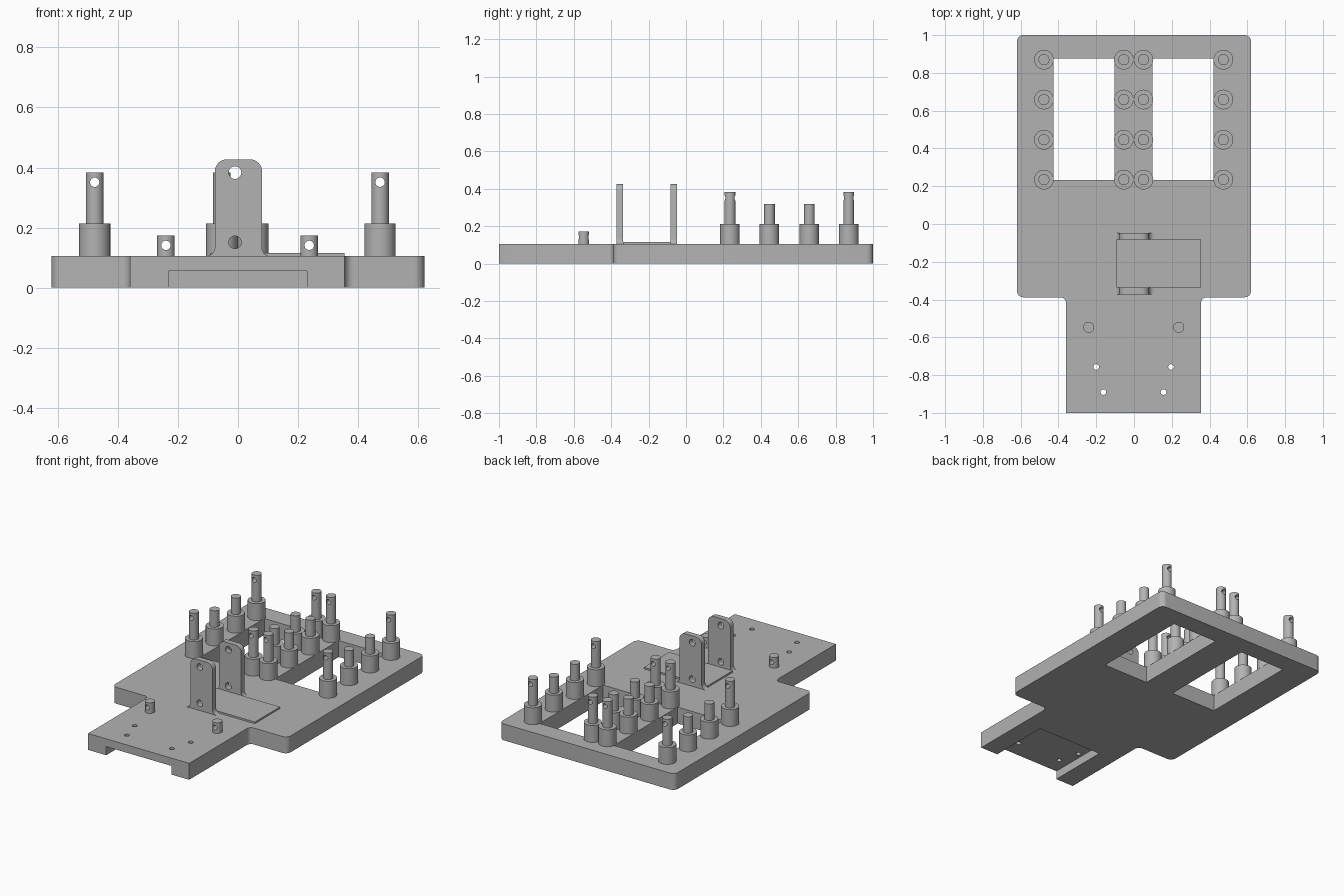
import bpy, bmesh, math

if "Cube" in bpy.data.objects:
    bpy.data.objects.remove(bpy.data.objects["Cube"])

gray = bpy.data.materials.new("matte gray")
gray.diffuse_color = (0.45, 0.45, 0.45, 1)
gray.use_nodes = True
gray.node_tree.nodes["Principled BSDF"].inputs["Base Color"].default_value = gray.diffuse_color


def mesh_object(name, bm):
    bmesh.ops.recalc_face_normals(bm, faces=bm.faces)
    me = bpy.data.meshes.new(name)
    bm.to_mesh(me)
    bm.free()
    me.materials.append(gray)
    ob = bpy.data.objects.new(name, me)
    bpy.context.collection.objects.link(ob)
    return ob


def rounded(points):
    """Outline from (x, y, radius) corners, each replaced by a small arc."""
    out, n = [], len(points)
    for i, (x, y, r) in enumerate(points):
        if r == 0:
            out.append((x, y))
            continue
        a, b = points[i - 1], points[(i + 1) % n]
        la, lb = math.hypot(a[0] - x, a[1] - y), math.hypot(b[0] - x, b[1] - y)
        u = ((a[0] - x) / la, (a[1] - y) / la)
        v = ((b[0] - x) / lb, (b[1] - y) / lb)
        for k in range(9):
            t = math.pi / 2 * k / 8
            p, q = r * (1 - math.sin(t)), r * (1 - math.cos(t))
            out.append((x + u[0] * p + v[0] * q, y + u[1] * p + v[1] * q))
    return out


def add_prism(bm, outline, a, b, axis="z"):
    """Extrude an outline from a to b along z (outline xy) or y (outline xz)."""
    put = (lambda p, h: (p[0], p[1], h)) if axis == "z" else (lambda p, h: (p[0], h, p[1]))
    lo = [bm.verts.new(put(p, a)) for p in outline]
    hi = [bm.verts.new(put(p, b)) for p in outline]
    bm.faces.new(lo)
    bm.faces.new(hi)
    n = len(lo)
    for i in range(n):
        j = (i + 1) % n
        bm.faces.new((lo[i], lo[j], hi[j], hi[i]))


def circle(x, y, r, n=32):
    return [(x + r * math.cos(2 * math.pi * i / n), y + r * math.sin(2 * math.pi * i / n))
            for i in range(n)]


def rect(x0, x1, y0, y1):
    return [(x0, y0), (x1, y0), (x1, y1), (x0, y1)]


def cut(ob, bm):
    cutter = mesh_object("cutter", bm)
    cutter.hide_render = True
    mod = ob.modifiers.new("cut", "BOOLEAN")
    mod.operation, mod.solver, mod.object = "DIFFERENCE", "EXACT", cutter
    bpy.context.view_layer.objects.active = ob
    bpy.ops.object.modifier_apply(modifier=mod.name)
    bpy.data.objects.remove(cutter)


def smooth(ob):
    bpy.ops.object.select_all(action="DESELECT")
    ob.select_set(True)
    bpy.context.view_layer.objects.active = ob
    bpy.ops.object.shade_smooth_by_angle(angle=math.radians(30))


TOP = 0.105

# Base plate with narrow front tongue
bm = bmesh.new()
add_prism(bm, rounded([(-0.36, -1, 0), (0.355, -1, 0), (0.355, -0.388, 0.03), (0.62, -0.388, 0.035),
                       (0.62, 1, 0.035), (-0.62, 1, 0.035), (-0.62, -0.388, 0.035),
                       (-0.36, -0.388, 0.03)]), 0, TOP)
plate = mesh_object("base_plate", bm)

# Two windows and the slot under the tongue
bm = bmesh.new()
add_prism(bm, rect(-0.427, -0.104, 0.234, 0.876), -0.1, 0.3)
add_prism(bm, rect(0.099, 0.422, 0.234, 0.876), -0.1, 0.3)
add_prism(bm, rect(-0.232, 0.23, -1.1, -0.6), -0.1, 0.055)
cut(plate, bm)

# Screw holes in the tongue
bm = bmesh.new()
for x, y in ((-0.2, -0.757), (0.196, -0.757), (-0.162, -0.89), (0.156, -0.89)):
    add_prism(bm, circle(x, y, 0.015), -0.1, 0.3)
cut(plate, bm)
smooth(plate)


def pin(name, x, y, z0, z1, hole_z=None):
    bm = bmesh.new()
    add_prism(bm, circle(x, y, 0.029), z0, z1)
    ob = mesh_object(name, bm)
    if hole_z:
        bm = bmesh.new()
        add_prism(bm, circle(x, hole_z, 0.0155), y - 0.1, y + 0.1, "y")
        cut(ob, bm)
    smooth(ob)


# Stepped posts around the windows; the end rows are taller and cross-drilled
for x in (-0.477, -0.054, 0.05, 0.473):
    for y in (0.87, 0.659, 0.446, 0.235):
        bm = bmesh.new()
        add_prism(bm, circle(x, y, 0.052), TOP, 0.213)
        smooth(mesh_object("post_collar", bm))
        tall = y in (0.87, 0.235)
        pin("post_pin", x, y, 0.213, 0.383 if tall else 0.318, 0.351 if tall else None)

# Short drilled pins on the tongue
for x in (-0.24, 0.237):
    pin("tongue_pin", x, -0.547, TOP, 0.173, 0.141)

# Upright bracket tabs with flared feet and two holes each
for name, y0, y1 in (("front_tab", -0.372, -0.337), ("back_tab", -0.083, -0.048)):
    bm = bmesh.new()
    add_prism(bm, rounded([(-0.108, TOP, 0), (0.108, TOP, 0), (0.08, TOP, 0.028), (0.08, 0.427, 0.04),
                           (-0.077, 0.427, 0.04), (-0.077, TOP, 0.03)]), y0, y1, "y")
    tab = mesh_object(name, bm)
    bm = bmesh.new()
    for z in (0.151, 0.383):
        add_prism(bm, circle(-0.01, z, 0.021), y0 - 0.1, y1 + 0.1, "y")
    cut(tab, bm)
    smooth(tab)

# Thin pad between the tabs
bm = bmesh.new()
add_prism(bm, rect(-0.093, 0.355, -0.337, -0.083), TOP, 0.116)
mesh_object("bracket_pad", bm)
